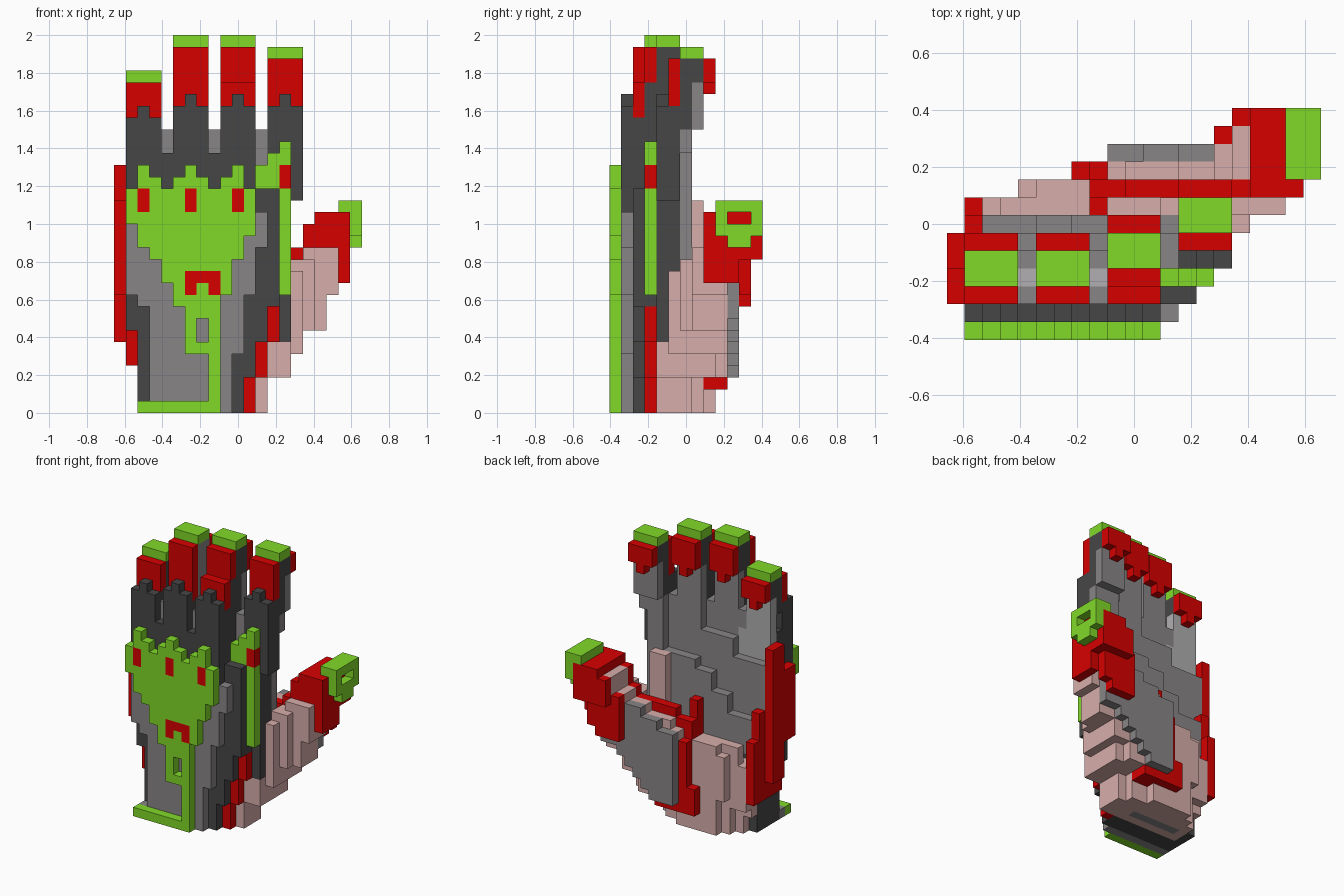
import bpy, bmesh
from mathutils import Vector

if "Cube" in bpy.data.objects:
    bpy.data.objects.remove(bpy.data.objects["Cube"], do_unlink=True)

V = 2 / 32                                   # block size
ORIGIN = Vector((-21 * V / 2, -13 * V / 2, 0))


def material(name, rgb):
    m = bpy.data.materials.new(name)
    m.use_nodes = True
    m.diffuse_color = (*rgb, 1)
    m.node_tree.nodes["Principled BSDF"].inputs["Base Color"].default_value = (*rgb, 1)
    return m


MATS = {
    "green": material("lime_green", (0.22, 0.70, 0.022)),
    "red": material("deep_red", (0.68, 0.0, 0.0)),
    "dark": material("charcoal", (0.062, 0.062, 0.062)),
    "gray": material("mid_gray", (0.25, 0.235, 0.242)),
    "light": material("light_gray", (0.44, 0.43, 0.44)),
    "pink": material("dusty_pink", (0.68, 0.42, 0.40)),
}
grid = {}                                    # block -> part name
colour = {}                                  # part name -> colour


def fill(part, col, *boxes):
    """Fill inclusive block ranges (x0, x1, y0, y1, z0, z1); later parts replace earlier ones."""
    colour[part] = col
    for a, b, c, d, e, f in boxes:
        for i in range(a, b + 1):
            for j in range(c, d + 1):
                for k in range(e, f + 1):
                    grid[i, j, k] = part


# Palm core, narrowing to the wrist
fill("palm_core", "dark",
     (2, 10, 2, 5, 0, 2), (2, 11, 2, 5, 3, 5), (2, 12, 2, 5, 6, 8),
     (1, 13, 2, 4, 9, 17), (1, 13, 5, 5, 9, 14), (1, 1, 2, 5, 7, 8), (12, 13, 2, 3, 18, 18),
     (11, 12, 4, 5, 3, 5), (12, 14, 4, 5, 6, 18),
     (1, 11, 1, 4, 17, 21), (12, 15, 4, 5, 18, 21))

# Back-of-hand panel under the mask
fill("wrist_panel", "gray",
     (2, 9, 1, 1, 0, 0), (3, 9, 1, 1, 1, 4), (3, 10, 1, 1, 5, 8),
     (2, 10, 1, 1, 9, 9), (1, 11, 1, 1, 10, 13), (1, 12, 1, 1, 14, 16))

# Inner palm in three layers, each stepping down towards the little finger
fill("inner_palm", "gray",
     (2, 14, 6, 6, 9, 12), (5, 14, 6, 6, 13, 14), (7, 14, 6, 6, 15, 16), (9, 14, 6, 6, 17, 17),
     (13, 14, 6, 6, 18, 22), (13, 15, 6, 6, 22, 23),
     (1, 12, 5, 5, 13, 18), (5, 12, 5, 5, 19, 20), (9, 12, 5, 5, 21, 23),
     (1, 12, 4, 4, 19, 23))
fill("light_pads", "light", (1, 4, 4, 4, 19, 21), (1, 3, 4, 4, 22, 23))
fill("finger_webs", "gray",
     (4, 4, 2, 4, 22, 23), (8, 8, 2, 4, 22, 23), (12, 12, 4, 5, 21, 23))
fill("web_highlights", "light", (4, 4, 3, 3, 23, 23), (8, 8, 3, 3, 23, 23))

# Fingers: first column, cap depth, cap height, front depth, sleeve base and top,
# start of upper and lower red on the front, start of red on the back, pad colour
FINGERS = {
    "little": (1, 3, 28, 1, 17, 24, 25, 25, 26, "light"),
    "ring": (5, 3, 31, 1, 17, 25, 25, 25, 28, "gray"),
    "middle": (9, 4, 31, 1, 17, 25, 28, 25, 28, "gray"),
    "index": (13, 6, 30, 4, 18, 25, 26, 26, 28, "gray"),
}
for name, (x, cy, cz, fy, base, top, upper, lower, back, pad) in FINGERS.items():
    r, m = x + 2, x + 1
    fill(name + "_finger", "dark",
         (x, r, cy - 1, cy + 1, 24, cz - 1), (x, r, fy, cy - 1, base, top),
         (m, m, fy, fy, top, top + 1))
    fill(name + "_pad", pad, (x, r, cy + 1, cy + 1, 22 if cy < 6 else 24, back - 1))
    fill(name + "_tip", "red",
         (x, r, cy - 1, cy - 1, upper, cz - 1), (x, r, fy + 1, fy + 1, lower, 27),
         (x, r, cy + 2, cy + 2, back, cz - 1), (m, m, cy + 2, cy + 2, back - 1, back - 1))
    fill(name + "_cap", "green", (x, r, cy, cy + 1, cz, cz))
fill("ring_side", "gray", (7, 7, 3, 4, 24, 30))

# Red trim: thumb-side seam and little-finger edge
fill("wrist_seam", "red",
     (11, 11, 3, 3, 0, 2), (12, 12, 3, 3, 3, 5), (13, 13, 3, 3, 6, 8))
fill("outer_edge", "red",
     (0, 0, 2, 3, 10, 17), (0, 0, 4, 5, 6, 20),
     (1, 1, 3, 7, 4, 6), (1, 1, 6, 7, 7, 10), (1, 1, 6, 6, 11, 13))

# Heel of the hand with a gray strip underneath
fill("palm_heel", "pink",
     (3, 10, 4, 5, 0, 0), (11, 12, 4, 6, 0, 2), (3, 12, 6, 6, 0, 2), (4, 11, 7, 7, 0, 2),
     (5, 9, 8, 8, 0, 1), (2, 10, 6, 6, 2, 7), (2, 10, 7, 7, 3, 7), (3, 8, 7, 7, 8, 9),
     (5, 9, 8, 8, 2, 3), (4, 8, 8, 8, 4, 8), (5, 8, 8, 8, 9, 9))
fill("wrist_strip", "gray", (4, 9, 5, 5, 0, 0))

# Thumb base stepping outwards
fill("thumb_base", "pink",
     (11, 14, 6, 8, 3, 4), (13, 14, 4, 5, 3, 5), (9, 13, 8, 9, 3, 5), (14, 15, 5, 9, 5, 6),
     (9, 15, 6, 9, 6, 9), (14, 15, 5, 5, 7, 11), (16, 16, 6, 9, 7, 12),
     (15, 15, 6, 10, 7, 12), (9, 15, 8, 9, 9, 10), (10, 16, 9, 9, 11, 11),
     (17, 17, 7, 9, 7, 12), (18, 18, 7, 9, 10, 12), (13, 14, 8, 9, 11, 12),
     (16, 18, 7, 7, 13, 13), (15, 16, 9, 10, 11, 13), (16, 16, 9, 11, 11, 15),
     (12, 13, 7, 7, 10, 17))
fill("thumb_mound", "gray",
     (9, 11, 10, 10, 3, 3), (9, 12, 10, 10, 4, 4), (9, 13, 10, 10, 5, 5), (9, 14, 10, 10, 6, 6),
     (9, 15, 10, 10, 7, 7), (9, 17, 10, 10, 8, 10),
     (11, 17, 10, 10, 11, 11), (13, 15, 10, 10, 12, 12))
fill("thumb_crease", "red",
     (7, 11, 8, 9, 2, 2), (7, 8, 9, 9, 3, 4), (8, 8, 8, 9, 5, 9),
     (8, 9, 8, 8, 10, 11), (10, 14, 8, 8, 11, 12), (8, 8, 7, 7, 10, 13))
fill("thumb_tip", "red",
     (15, 15, 8, 8, 13, 13), (16, 16, 8, 8, 13, 15), (17, 19, 8, 8, 14, 16),
     (19, 19, 8, 10, 11, 13), (17, 18, 8, 12, 13, 16), (17, 18, 9, 11, 12, 12),
     (15, 17, 11, 11, 9, 12), (18, 18, 11, 11, 10, 12), (15, 15, 11, 11, 13, 13),
     (16, 16, 12, 12, 13, 15), (19, 19, 9, 12, 13, 16))

# Thumb cap with a slot that opens onto the red tip
fill("thumb_cap", "green",
     (19, 20, 9, 12, 17, 17), (20, 20, 9, 9, 15, 16), (20, 20, 12, 12, 15, 16),
     (20, 20, 10, 11, 14, 15))

# Mask plate with crown, tail and foot
fill("mask_plate", "green",
     (2, 8, 0, 0, 0, 0), (8, 8, 0, 0, 1, 8), (6, 8, 0, 0, 5, 5), (6, 6, 0, 0, 6, 8),
     (6, 8, 0, 0, 8, 8), (5, 8, 0, 0, 9, 9), (5, 9, 0, 0, 10, 10), (4, 9, 0, 0, 11, 12),
     (3, 10, 0, 0, 13, 13), (2, 10, 0, 0, 14, 14), (2, 11, 0, 0, 15, 15), (1, 11, 0, 0, 16, 18),
     (2, 3, 0, 0, 19, 19), (5, 7, 0, 0, 19, 19), (9, 10, 0, 0, 19, 19),
     *[(x, x, 0, 0, 20, 20) for x in (2, 6, 10)])
fill("mask_eyes", "red", *[(x, x, 0, 0, 17, 18) for x in (2, 6, 10)])
fill("mask_mouth", "red", (6, 8, 0, 0, 11, 11), (6, 6, 0, 0, 10, 10), (8, 8, 0, 0, 10, 10))

# Small plate below the index finger
fill("side_plate", "green",
     (14, 14, 3, 3, 10, 22), (13, 13, 3, 3, 19, 21), (12, 12, 3, 3, 19, 20))
fill("side_plate_eye", "red", (14, 14, 3, 3, 19, 20))

# Build one mesh per part from its exposed block sides
SIDES = {
    (1, 0, 0): ((1, 0, 0), (1, 1, 0), (1, 1, 1), (1, 0, 1)),
    (-1, 0, 0): ((0, 0, 0), (0, 0, 1), (0, 1, 1), (0, 1, 0)),
    (0, 1, 0): ((0, 1, 0), (0, 1, 1), (1, 1, 1), (1, 1, 0)),
    (0, -1, 0): ((0, 0, 0), (1, 0, 0), (1, 0, 1), (0, 0, 1)),
    (0, 0, 1): ((0, 0, 1), (1, 0, 1), (1, 1, 1), (0, 1, 1)),
    (0, 0, -1): ((0, 0, 0), (0, 1, 0), (1, 1, 0), (1, 0, 0)),
}
for part, col in colour.items():
    bm = bmesh.new()
    for cell in [c for c, p in grid.items() if p == part]:
        for step, corners in SIDES.items():
            if tuple(a + b for a, b in zip(cell, step)) in grid:
                continue
            bm.faces.new([bm.verts.new((Vector(cell) + Vector(c)) * V + ORIGIN) for c in corners])
    bmesh.ops.remove_doubles(bm, verts=bm.verts[:], dist=1e-4)
    bmesh.ops.dissolve_limit(bm, angle_limit=0.01, verts=bm.verts[:], edges=bm.edges[:])
    mesh = bpy.data.meshes.new(part)
    bm.to_mesh(mesh)
    bm.free()
    mesh.materials.append(MATS[col])
    bpy.context.collection.objects.link(bpy.data.objects.new(part, mesh))
